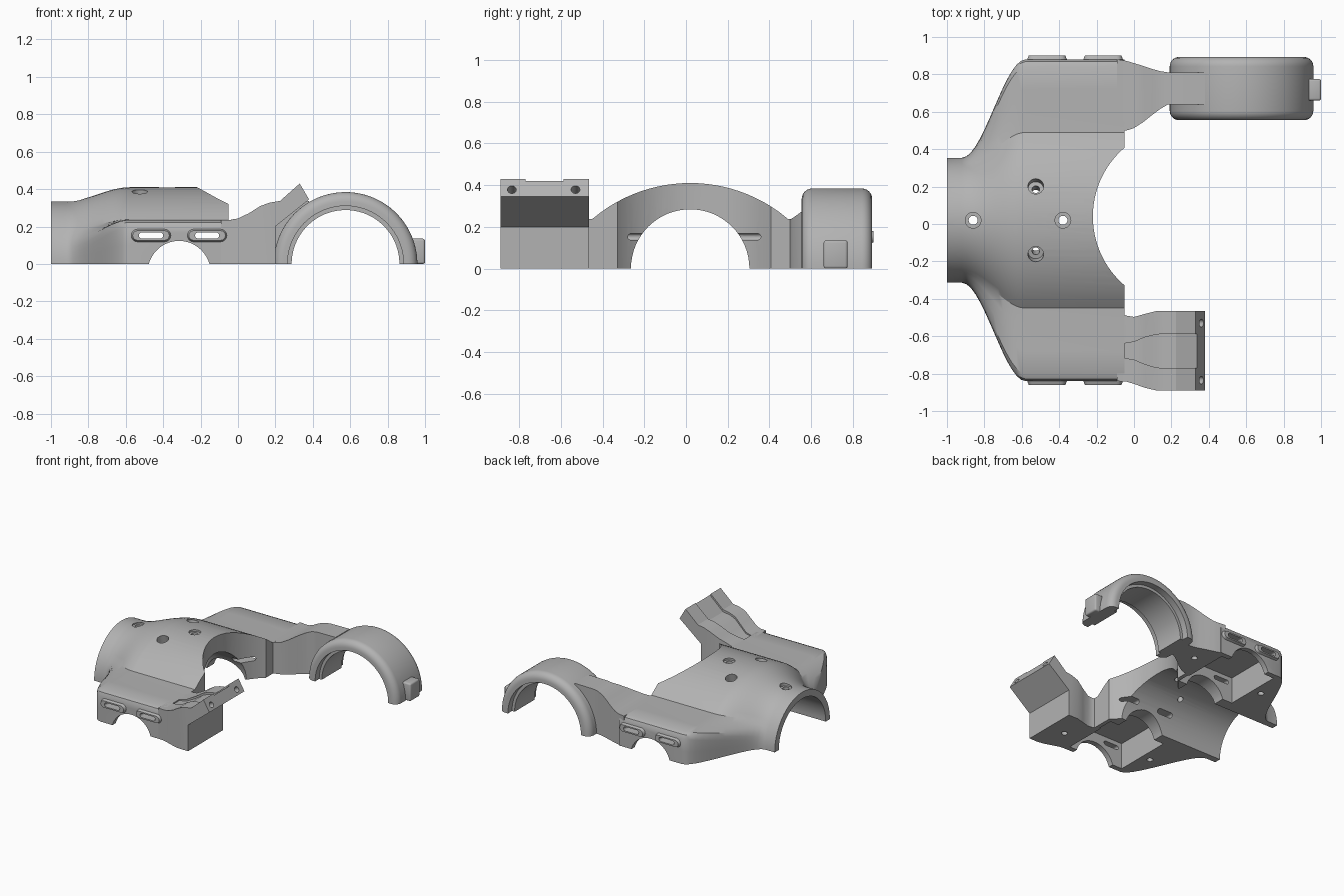
import bpy, bmesh, math
from mathutils import Vector

cube = bpy.data.objects.get("Cube")
if cube:
    bpy.data.objects.remove(cube, do_unlink=True)

grey = bpy.data.materials.new("light grey")
grey.use_nodes = True
grey.diffuse_color = (0.45, 0.45, 0.45, 1)
grey.node_tree.nodes["Principled BSDF"].inputs["Base Color"].default_value = grey.diffuse_color
MID = 0.02  # centre line of the body in y


def finish(name, bm):
    bmesh.ops.recalc_face_normals(bm, faces=bm.faces)
    mesh = bpy.data.meshes.new(name)
    bm.to_mesh(mesh)
    bm.free()
    mesh.materials.append(grey)
    ob = bpy.data.objects.new(name, mesh)
    bpy.context.collection.objects.link(ob)
    return ob


def loft(name, rings):
    """Skin a closed solid through rings of equal point count."""
    bm = bmesh.new()
    rows = [[bm.verts.new(p) for p in ring] for ring in rings]
    n = len(rows[0])
    for a, b in zip(rows, rows[1:]):
        for i in range(n):
            j = (i + 1) % n
            bm.faces.new((a[i], a[j], b[j], b[i]))
    bm.faces.new(rows[0])
    bm.faces.new(rows[-1])
    return finish(name, bm)


def quad(xb, zb, xt, zt, y0, y1):
    return [(xb, y0, zb), (xb, y1, zb), (xt, y1, zt), (xt, y0, zt)]


def box(name, x0, x1, y0, y1, z0, z1):
    return loft(name, [quad(x0, z0, x0, z1, y0, y1), quad(x1, z0, x1, z1, y0, y1)])


def rod(name, p, q, r, seg=32):
    p, q = Vector(p), Vector(q)
    turn = (q - p).to_track_quat('Z', 'Y')
    circle = [turn @ Vector((r * math.cos(a), r * math.sin(a), 0))
              for a in (math.tau * i / seg for i in range(seg))]
    return loft(name, [[p + c for c in circle], [q + c for c in circle]])


def stadium(name, x0, x1, z, r, y0, y1, taper=0.0):
    def ring(y, rr):
        pts = []
        for cx, start in ((x1 - r, -90), (x0 + r, 90)):
            for i in range(9):
                a = math.radians(start + i * 22.5)
                pts.append((cx + rr * math.cos(a), y, z + rr * math.sin(a)))
        return pts
    return loft(name, [ring(y0, r - taper), ring(y1, r)])


def carve(ob, cutters):
    for c in cutters:
        m = ob.modifiers.new("cut", 'BOOLEAN')
        m.operation, m.solver, m.object = 'DIFFERENCE', 'EXACT', c
    bpy.context.view_layer.update()
    dg = bpy.context.evaluated_depsgraph_get()
    mesh = bpy.data.meshes.new_from_object(ob.evaluated_get(dg))
    ob.modifiers.clear()
    ob.data = mesh


def bevel(ob, width, segments=3):
    m = ob.modifiers.new("round", 'BEVEL')
    m.width, m.segments, m.limit_method = width, segments, 'ANGLE'
    m.angle_limit = math.radians(40)


# Body: round neck flaring into a wide base with an arched hump
W, R, TOP = 0.86, 0.725, 0.41
half = [(W, 0), (W, 0.1), (W, 0.195), (W - 0.012, 0.222), (W - 0.04, 0.235), (0.7, 0.235), (0.56, 0.235)]
for i in range(13):
    y = 0.47 * (1 - i / 12)
    half.append((y, TOP - R + math.sqrt(R * R - y * y)))
section = half + [(-y, z) for y, z in reversed(half[:-1])]
last = len(section) - 1


def body_ring(x):
    s = min(max((x + 0.92) / 0.34, 0), 1)
    s = s * s * (3 - 2 * s)
    ring = []
    for i, (y, z) in enumerate(section):
        a = math.pi * i / last
        ring.append((x, MID + 0.334 * math.cos(a) * (1 - s) + y * s, 0.334 * math.sin(a) * (1 - s) + z * s))
    return ring


stations = [-1] + [-0.92 + 0.34 * i / 14 for i in range(15)] + [-0.05]
body = loft("body_shell", [body_ring(x) for x in stations])

# Cutters shared by the body
cutters = [
    rod("tunnel_cutter", (-1.2, MID, 0), (0.2, MID, 0), 0.284, 64),
    rod("mouth_cutter", (0.265, 0.04, -0.2), (0.265, 0.04, 0.8), 0.485, 96),
    rod("side_arch_cutter", (-0.315, -1.2, -0.045), (-0.315, 1.2, -0.045), 0.168, 48),
    box("front_pocket_cutter", -0.56, -0.08, -0.8, -0.35, -0.1, 0.2),
    box("back_pocket_cutter", -0.56, -0.08, 0.39, 0.84, -0.1, 0.2),
]
slots = [stadium("slot_cutter", x0, x0 + 0.13, 0.152, 0.016, -1.2, 1.2) for x0 in (-0.53, -0.23)]
for x, z in ((-0.86, 0.325), (-0.38, 0.395)):
    cutters.append(rod("screw_cutter", (x, MID, 0.1), (x, MID, 0.7), 0.024))
    cutters.append(rod("screw_head_cutter", (x, MID, z), (x, MID, 0.7), 0.042))
for s in (-1, 1):
    out = Vector((0, s * 0.25, 0.97))
    p = Vector((-0.525, MID + s * 0.18, 0.38))
    cutters.append(rod("angled_hole_cutter", p - out * 0.2, p + out * 0.2, 0.02))
    cutters.append(rod("angled_head_cutter", p - out * 0.06, p + out * 0.2, 0.042))
    cutters.append(rod("bolt_cutter", (-0.63, MID + s * 0.6, -0.1), (-0.63, MID + s * 0.6, 0.08), 0.022))
carve(body, cutters + slots)
parts = [body]

# Raised rims around the strap slots on both sides
for side, y in (("front", MID - W), ("back", MID + W)):
    s = -1 if side == "front" else 1
    for x0 in (-0.575, -0.275):
        rim = stadium(side + "_slot_rim", x0, x0 + 0.22, 0.152, 0.038, y + s * 0.02, y - s * 0.01, 0.012)
        carve(rim, slots)
        parts.append(rim)

# Front clamp: block with an upturned plate
f0, f1 = -0.89, -0.465
clamp = loft("front_clamp", [
    quad(-0.09, 0, -0.09, 0.235, -0.84, -0.47),
    quad(-0.04, 0, -0.04, 0.235, -0.843, -0.49),
    quad(0.0, 0, 0.0, 0.243, -0.855, -0.497),
    quad(0.06, 0, 0.06, 0.272, -0.876, -0.48),
    quad(0.12, 0, 0.12, 0.31, f0, f1),
    quad(0.2, 0, 0.17, 0.328, f0, f1),
    quad(0.2, 0.2, 0.225, 0.337, f0, f1),
    quad(0.38, 0.345, 0.33, 0.43, f0, f1)])
groove = loft("groove_cutter", [
    quad(-0.06, 0.225, -0.06, 0.5, -0.715, -0.64),
    quad(0.0, 0.23, 0.0, 0.5, -0.725, -0.63),
    quad(0.06, 0.257, 0.06, 0.5, -0.75, -0.605),
    quad(0.12, 0.294, 0.12, 0.5, -0.768, -0.59),
    quad(0.17, 0.313, 0.17, 0.6, -0.77, -0.588),
    quad(0.225, 0.32, 0.225, 0.6, -0.77, -0.588),
    quad(0.42, 0.494, 0.42, 0.7, -0.77, -0.588)])
end = Vector((0.87, 0, 0.5))
clamp_cuts = [groove]
for y in (-0.835, -0.53):
    p = Vector((0.36, y, 0.378))
    clamp_cuts.append(rod("plate_hole_cutter", p - end * 0.08, p + end * 0.1, 0.021))
clamp_cuts.append(rod("bolt_cutter", (0.06, -0.68, -0.1), (0.06, -0.68, 0.08), 0.022))
carve(clamp, clamp_cuts)
parts.append(clamp)

# Back arm narrowing toward the ring
arm = loft("back_arm", [
    quad(x, 0, x, z, y0, y1) for x, z, y0, y1 in (
        (-0.09, 0.235, 0.49, 0.88), (-0.04, 0.236, 0.5, 0.872), (0.0, 0.243, 0.513, 0.86),
        (0.05, 0.266, 0.545, 0.845), (0.1, 0.295, 0.585, 0.828), (0.14, 0.315, 0.615, 0.817),
        (0.18, 0.328, 0.638, 0.811), (0.22, 0.334, 0.64, 0.81), (0.38, 0.336, 0.64, 0.81))])
RX = 0.575
bore = rod("ring_bore_cutter", (RX, 0.3, 0), (RX, 1.2, 0), 0.325, 96)
carve(arm, [bore, rod("bolt_cutter", (0.04, 0.7, -0.1), (0.04, 0.7, 0.08), 0.022)])
parts.append(arm)

# Half ring: rounded cross-section swept over half a turn, stepped inside
y0, y1, ro, rc = 0.555, 0.893, 0.384, 0.05
outline = [(y0, 0.31), (y0 + 0.05, 0.31), (y0 + 0.05, 0.288), (y1 - 0.05, 0.288), (y1 - 0.05, 0.31), (y1, 0.31)]
for cy, start in ((y1 - rc, 0), (y0 + rc, 90)):
    for i in range(7):
        a = math.radians(start + 15 * i)
        outline.append((cy + rc * math.cos(a), ro - rc + rc * math.sin(a)))
ring = loft("half_ring", [
    [(RX - r * math.cos(a), y, r * math.sin(a)) for y, r in outline]
    for a in (math.pi * i / 64 for i in range(65))])
parts.append(ring)

# Latch tab on the far end of the ring
tab = box("ring_tab", 0.925, 1.0, 0.66, 0.775, 0, 0.135)
bevel(tab, 0.012)
carve(tab, [])
parts.append(tab)

# Remove helpers, then smooth the rounded surfaces
for ob in [o for o in bpy.data.objects if "cutter" in o.name]:
    bpy.data.objects.remove(ob, do_unlink=True)
bpy.ops.object.select_all(action='DESELECT')
for ob in parts:
    ob.select_set(True)
bpy.context.view_layer.objects.active = body
bpy.ops.object.shade_smooth_by_angle(angle=math.radians(30))
